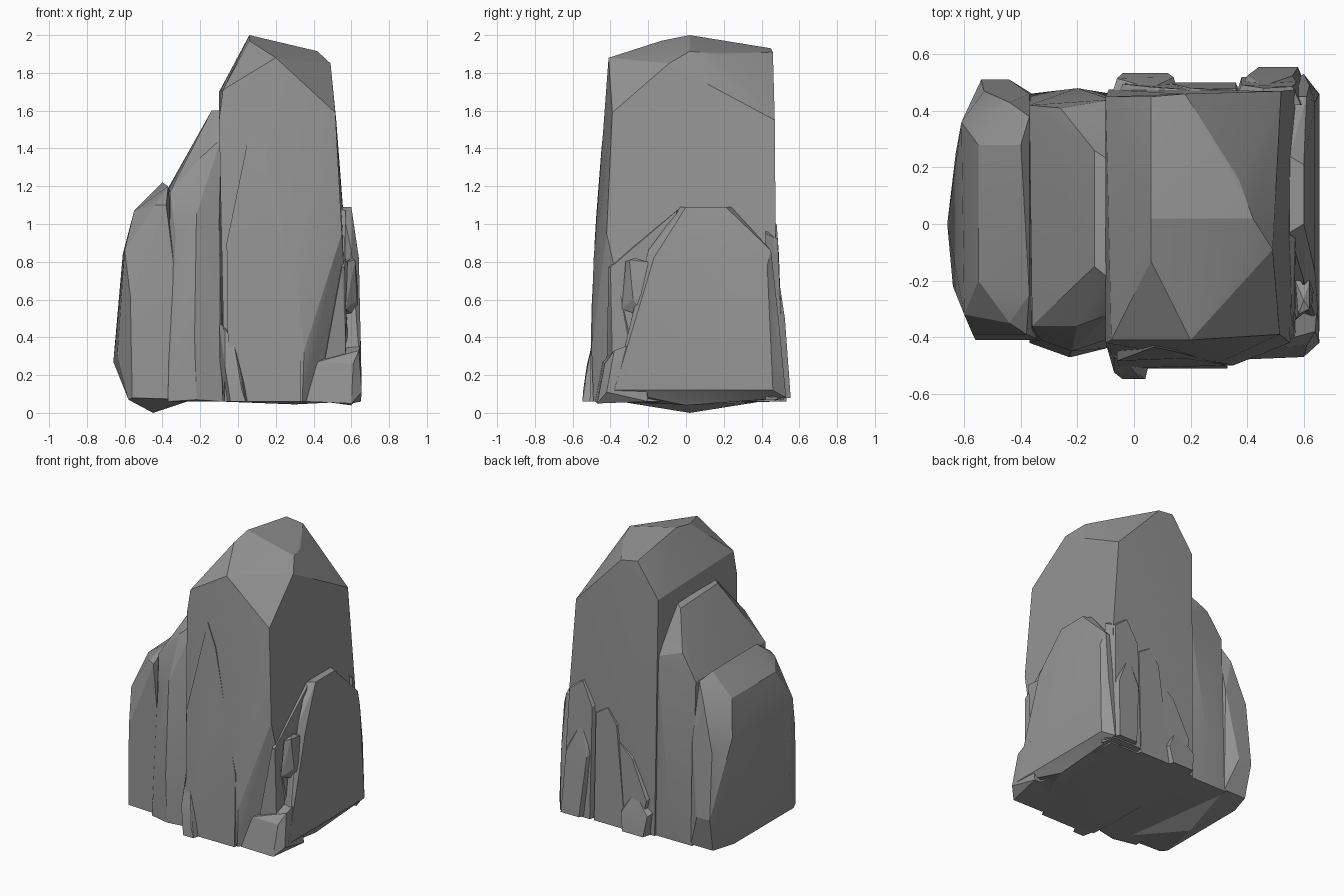
import bpy, bmesh

stone = bpy.data.materials.new("dark_stone")
stone.diffuse_color = (0.3, 0.3, 0.3, 1)

def chunk(name, pts):
    """Faceted rock piece: convex hull of a few corner points."""
    bm = bmesh.new()
    for p in pts:
        bm.verts.new(p)
    bmesh.ops.convex_hull(bm, input=bm.verts[:])
    loose = [v for v in bm.verts if not v.link_faces]
    bmesh.ops.delete(bm, geom=loose, context='VERTS')
    bmesh.ops.dissolve_limit(bm, angle_limit=0.035, verts=bm.verts[:], edges=bm.edges[:])
    bmesh.ops.recalc_face_normals(bm, faces=bm.faces[:])
    me = bpy.data.meshes.new(name)
    bm.to_mesh(me)
    bm.free()
    me.materials.append(stone)
    ob = bpy.data.objects.new(name, me)
    bpy.context.collection.objects.link(ob)
    bpy.ops.object.select_all(action='DESELECT')
    ob.select_set(True)
    bpy.context.view_layer.objects.active = ob
    bpy.ops.object.shade_smooth_by_angle(angle=0.3)
    return ob

def shard(name, outline, y_face, y_root, y_top, taper=0.03):
    """Thin slab from an x-z outline; its outer face leans from y_face to y_top."""
    cx = sum(p[0] for p in outline) / len(outline)
    top = max(p[1] for p in outline)
    pts = []
    for x, z in outline:
        lean = (z / top) ** 2
        pts.append((x, y_face + (y_top - y_face) * lean, z))
        pts.append((x + (taper if x > cx else -taper), y_root, z + (taper if z > 0.15 else 0)))
    return chunk(name, pts)

# Tall central pillar
chunk("main_pillar", [
    (0.06, 0.02, 2.0), (0.06, -0.13, 1.97), (0.06, 0.45, 1.93), (0.42, 0.02, 1.915),
    (0.20, -0.41, 1.88), (0.49, -0.09, 1.85), (0.18, 0.46, 1.91), (0.37, 0.16, 1.90),
    (-0.08, -0.41, 1.71), (-0.10, 0.45, 1.70), (-0.10, -0.42, 1.55),
    (0.515, -0.39, 1.59), (0.52, 0.47, 1.55), (0.55, -0.42, 0.95), (0.57, 0.475, 0.9),
    (-0.08, -0.46, 0.80), (0.30, -0.49, 0.80), (0.35, -0.50, 0.33), (0.34, -0.49, 0.06),
    (-0.07, -0.48, 0.06), (-0.09, 0.475, 0.06), (0.58, 0.47, 0.06), (0.60, -0.22, 0.06),
    (0.3, 0.0, 0.045)])

# Middle slab behind the shoulder
chunk("middle_slab", [
    (-0.08, -0.20, 1.60), (-0.14, -0.15, 1.60), (-0.08, 0.22, 1.60), (-0.14, 0.26, 1.58),
    (-0.26, 0.41, 1.36), (-0.36, -0.36, 1.17), (-0.37, 0.42, 1.19), (-0.08, 0.44, 1.30),
    (-0.20, -0.36, 1.35), (-0.09, -0.32, 1.45), (-0.22, -0.45, 1.05), (-0.10, -0.41, 1.00),
    (-0.33, -0.41, 0.95), (-0.23, -0.47, 0.40), (-0.10, -0.44, 0.30), (-0.37, -0.42, 0.06),
    (-0.08, -0.43, 0.06), (-0.22, -0.47, 0.07), (-0.20, 0.48, 0.40), (-0.37, 0.46, 0.06),
    (-0.08, 0.46, 0.06)])

# Left outer slab with pointed underside
chunk("left_slab", [
    (-0.37, -0.25, 1.20), (-0.40, 0.28, 1.22), (-0.37, 0.38, 1.18), (-0.44, -0.35, 1.10),
    (-0.38, -0.39, 1.10), (-0.55, -0.20, 1.07), (-0.55, 0.28, 1.07), (-0.60, -0.32, 0.86),
    (-0.61, 0.36, 0.84), (-0.57, -0.39, 0.62), (-0.66, 0.0, 0.27), (-0.64, -0.22, 0.30),
    (-0.63, 0.25, 0.25), (-0.58, -0.36, 0.07), (-0.56, -0.41, 0.08), (-0.24, -0.41, 0.07),
    (-0.33, -0.41, 0.70), (-0.45, 0.02, 0.0), (-0.58, 0.30, 0.07), (-0.54, 0.51, 0.30),
    (-0.44, 0.51, 0.30), (-0.53, 0.46, 0.07), (-0.36, 0.46, 0.07), (-0.37, 0.46, 0.80),
    (-0.53, 0.47, 0.75), (-0.44, 0.43, 1.05)])

# Right outer slab, its inner layer, step and front foot
chunk("right_slab", [
    (0.55, -0.03, 1.09), (0.60, 0.0, 1.09), (0.60, 0.21, 1.09), (0.55, 0.24, 1.09),
    (0.60, -0.20, 0.86), (0.64, -0.17, 0.82), (0.61, 0.45, 0.86), (0.64, 0.43, 0.78),
    (0.59, -0.24, 0.70), (0.64, -0.25, 0.55), (0.56, -0.30, 0.35), (0.645, -0.31, 0.35),
    (0.655, -0.38, 0.12), (0.655, 0.46, 0.12), (0.60, 0.53, 0.08), (0.62, 0.49, 0.50),
    (0.50, -0.25, 0.06), (0.60, 0.0, 0.04), (0.45, 0.45, 0.06), (0.50, 0.45, 0.85)])
chunk("right_inner_layer", [
    (0.54, -0.03, 1.08), (0.57, -0.05, 1.07), (0.57, -0.22, 0.92), (0.565, -0.40, 0.77),
    (0.55, -0.41, 0.77), (0.57, -0.39, 0.28), (0.46, -0.42, 0.28), (0.50, -0.1, 0.20),
    (0.58, -0.1, 0.20)])
chunk("right_step", [
    (0.58, -0.32, 0.80), (0.62, -0.30, 0.81), (0.60, -0.27, 0.82), (0.63, -0.26, 0.72),
    (0.63, -0.28, 0.60), (0.57, -0.34, 0.55), (0.57, -0.2, 0.80), (0.62, -0.2, 0.80),
    (0.57, -0.2, 0.5), (0.64, -0.2, 0.5)])
chunk("right_foot", [
    (0.42, -0.44, 0.27), (0.61, -0.43, 0.26), (0.64, -0.38, 0.33), (0.36, -0.48, 0.06),
    (0.60, -0.47, 0.05), (0.655, -0.42, 0.11), (0.45, -0.20, 0.30), (0.65, -0.25, 0.38),
    (0.40, -0.20, 0.06), (0.65, -0.20, 0.06)])

# Chips on the front face
shard("front_chip", [(-0.07, 0.45), (-0.02, 0.36), (0.02, 0.12), (0.04, 0.06),
                     (-0.04, 0.06), (-0.07, 0.25)], -0.55, -0.42, -0.47)
shard("front_layer", [(-0.06, 0.90), (0.07, 1.53), (0.14, 1.38), (0.18, 1.05), (0.27, 0.60),
                      (0.33, 0.56), (0.33, 0.06), (-0.05, 0.06)], -0.51, -0.38, -0.435, 0.0)

# Layered shards on the back face
shard("back_shard_tall", [(0.38, 0.84), (0.46, 1.0), (0.56, 0.92), (0.59, 0.07), (0.38, 0.07)],
      0.52, 0.42, 0.48)
shard("back_shard_outer", [(0.40, 0.50), (0.46, 0.72), (0.56, 0.50), (0.58, 0.08), (0.44, 0.08)],
      0.555, 0.45, 0.49, 0.04)
shard("back_shard_mid", [(0.20, 0.76), (0.27, 0.86), (0.36, 0.80), (0.36, 0.06), (0.12, 0.06)],
      0.50, 0.42, 0.475)
shard("back_shard_slope", [(-0.04, 0.30), (0.08, 0.56), (0.20, 0.66), (0.24, 0.06), (0.0, 0.06)],
      0.50, 0.42, 0.475)
shard("back_chip", [(-0.06, 0.20), (0.06, 0.33), (0.14, 0.18), (0.12, 0.06), (-0.04, 0.06)],
      0.535, 0.42, 0.48)
